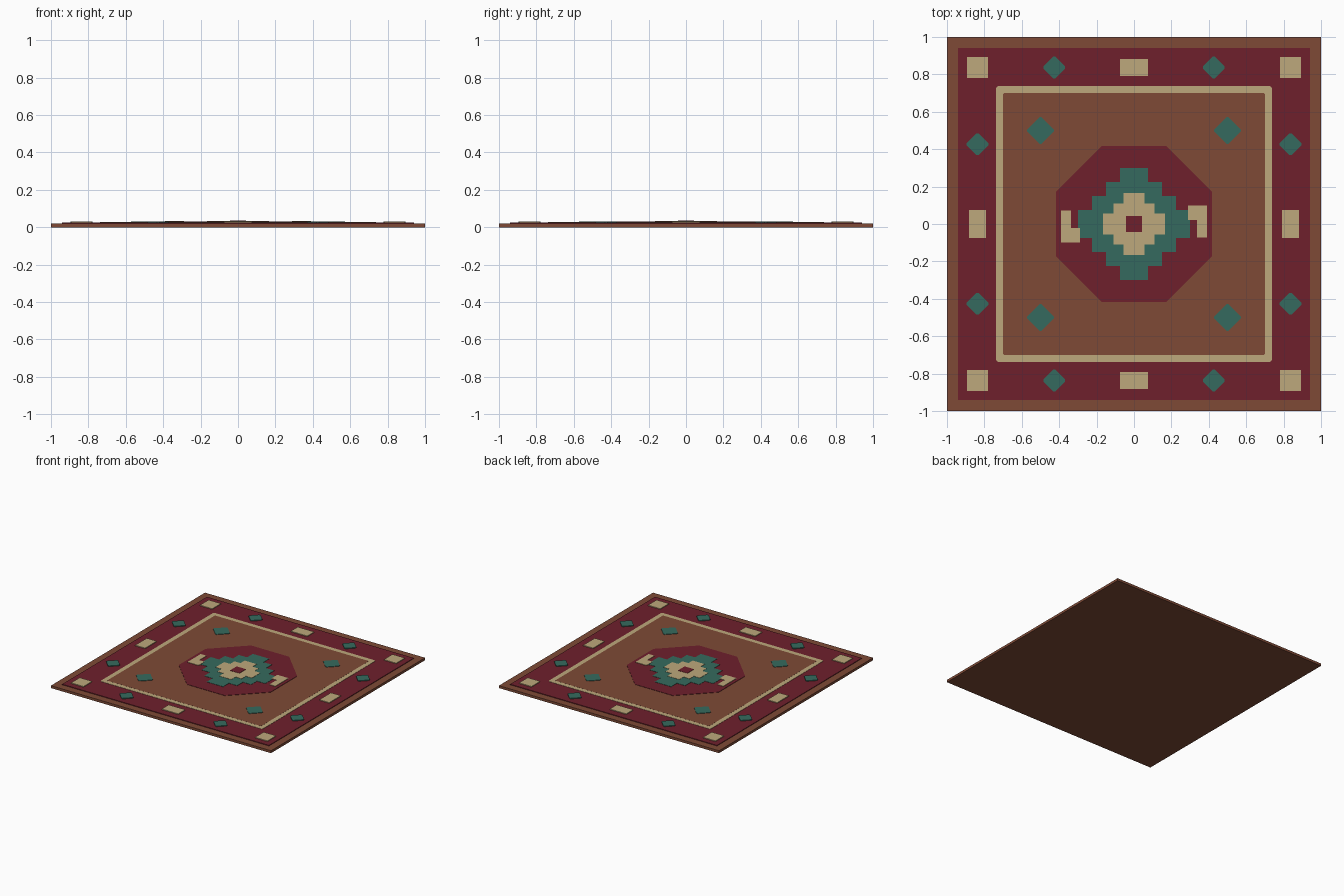
import bpy, bmesh, math

if "Cube" in bpy.data.objects:
    bpy.data.objects.remove(bpy.data.objects["Cube"])


def material(name, rgb):
    lin = [((c / 255 + 0.055) / 1.055) ** 2.4 for c in rgb]
    m = bpy.data.materials.new(name)
    m.diffuse_color = (*lin, 1)
    m.use_nodes = True
    m.node_tree.nodes["Principled BSDF"].inputs["Base Color"].default_value = m.diffuse_color
    return m


brown = material("brown wool", (126, 74, 54))
red = material("dark red wool", (110, 32, 44))
cream = material("cream wool", (190, 169, 124))
green = material("teal green wool", (53, 106, 94))


def plate(name, outline, z0, z1, mat):
    """Flat plate: an outline (counter-clockwise) extruded from z0 to z1."""
    bm = bmesh.new()
    face = bm.faces.new([bm.verts.new((x, y, z0)) for x, y in outline])
    ext = bmesh.ops.extrude_face_region(bm, geom=[face], use_keep_orig=True)
    for v in ext["geom"]:
        if isinstance(v, bmesh.types.BMVert):
            v.co.z = z1
    bmesh.ops.recalc_face_normals(bm, faces=bm.faces)
    me = bpy.data.meshes.new(name)
    bm.to_mesh(me)
    bm.free()
    me.materials.append(mat)
    ob = bpy.data.objects.new(name, me)
    bpy.context.collection.objects.link(ob)
    return ob


def rect(hx, hy, cx=0, cy=0):
    return [(cx - hx, cy - hy), (cx + hx, cy - hy), (cx + hx, cy + hy), (cx - hx, cy + hy)]


def rounded(h, r, n=4):
    """Square outline with small rounded corners."""
    pts = []
    for q, (sx, sy) in enumerate([(1, 1), (-1, 1), (-1, -1), (1, -1)]):
        for i in range(n + 1):
            a = math.pi / 2 * (q + i / n)
            pts.append((sx * (h - r) + r * math.cos(a), sy * (h - r) + r * math.sin(a)))
    return pts


def diamond(r, cx, cy):
    """Square on its corner with slightly clipped tips."""
    c = 0.006
    pts = []
    for i in range(4):
        a = i * math.pi / 2
        ux, uy = math.cos(a), math.sin(a)
        for s in (-1, 1):
            pts.append((cx + ux * (r - c) - s * c * uy, cy + uy * (r - c) + s * c * ux))
    return pts


def stepped(step, n):
    """Stair-edged diamond with n steps in each quarter."""
    quarter = []
    for i in range(n):
        x = (n - i) * step
        quarter += [(x, i * step), (x, (i + 1) * step)]
    quarter = quarter[1:]
    pts = []
    for q in range(4):
        for x, y in quarter:
            for _ in range(q):
                x, y = -y, x
            pts.append((x, y))
    return pts


# Layers of the rug: edge, red border, cream line, inner field
plate("rug_base", rect(1, 1), 0, 0.02, brown)
plate("red_border", rect(0.94, 0.94), 0.018, 0.025, red)
plate("cream_line", rounded(0.737, 0.012), 0.023, 0.027, cream)
plate("inner_field", rounded(0.70, 0.008), 0.023, 0.0275, brown)

# Central medallion
R = 0.417 / math.cos(math.pi / 8)
octagon = [(R * math.cos(math.pi / 8 + i * math.pi / 4),
            R * math.sin(math.pi / 8 + i * math.pi / 4)) for i in range(8)]
plate("octagon_medallion", octagon, 0.025, 0.030, red)
plate("green_stepped_diamond", stepped(0.075, 4), 0.028, 0.032, green)
plate("cream_stepped_diamond", stepped(0.055, 3), 0.030, 0.034, cream)
plate("centre_square", rect(0.043, 0.043), 0.032, 0.036, red)

# Two hooks, half-turn copies of each other
hook = [(0.337, -0.073), (0.39, -0.073), (0.39, 0.10), (0.288, 0.10), (0.288, 0.022), (0.337, 0.022)]
for side, s in (("right", 1), ("left", -1)):
    plate(f"hook_{side}", [(s * x, s * y) for x, y in hook], 0.028, 0.0335, cream)

# Corner squares of the border and corner diamonds of the field
for sx in (-1, 1):
    for sy in (-1, 1):
        plate("border_corner_square", rect(0.056, 0.056, sx * 0.836, sy * 0.836), 0.023, 0.031, cream)
        plate("field_corner_diamond", diamond(0.077, sx * 0.5, sy * 0.5), 0.025, 0.031, green)

# Motifs along each side of the border
for s in (-1, 1):
    plate("border_block", rect(0.075, 0.045, 0, s * 0.837), 0.023, 0.031, cream)
    plate("border_block", rect(0.045, 0.075, s * 0.837, 0), 0.023, 0.031, cream)
    for t in (-0.427, 0.427):
        plate("border_diamond", diamond(0.064, t, s * 0.837), 0.023, 0.031, green)
        plate("border_diamond", diamond(0.064, s * 0.837, t), 0.023, 0.031, green)
